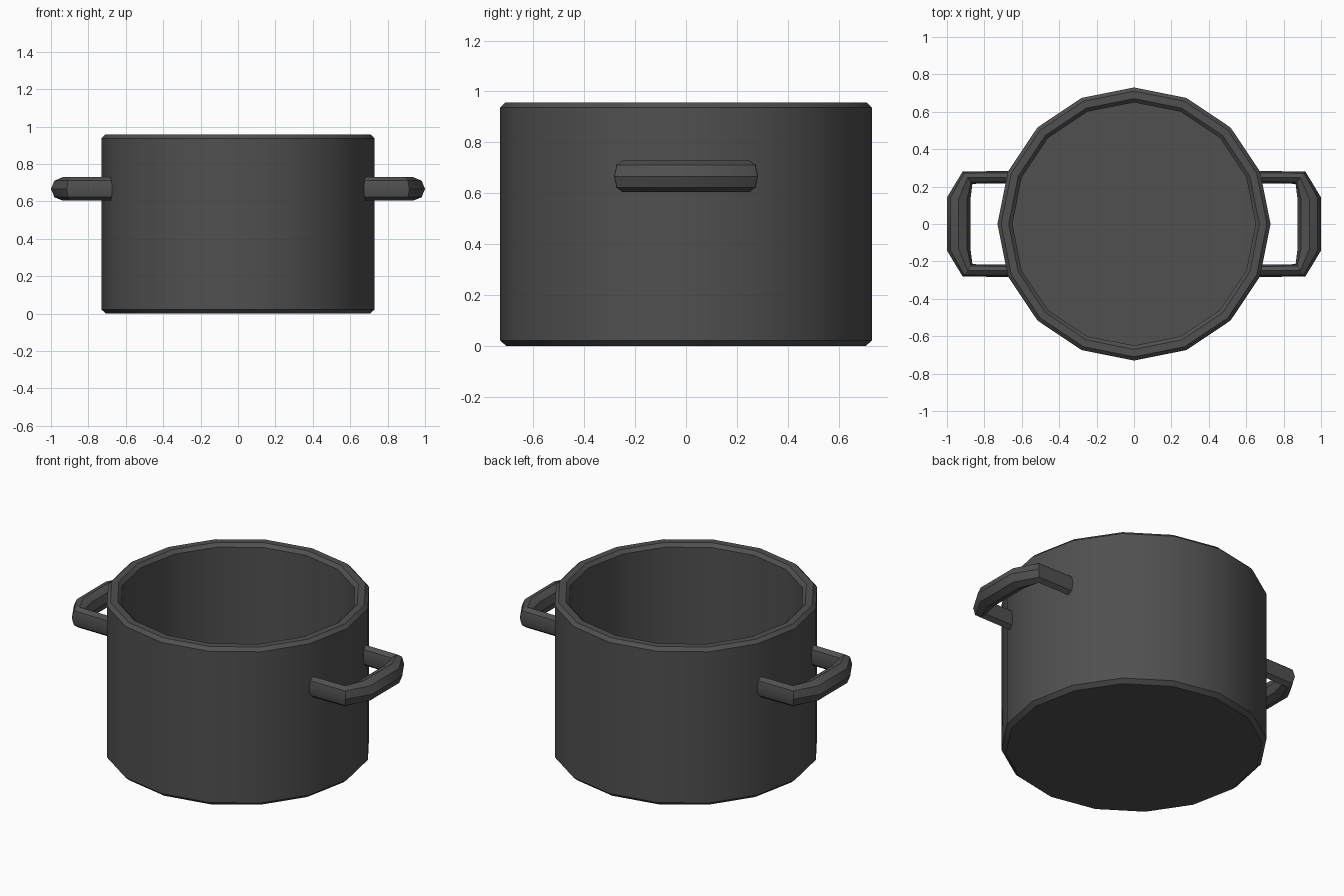
import bpy
import math

if "Cube" in bpy.data.objects:
    bpy.data.objects.remove(bpy.data.objects["Cube"])

dark = bpy.data.materials.new("dark_grey")
dark.diffuse_color = (0.08, 0.08, 0.08, 1)
dark.use_nodes = True
dark.node_tree.nodes["Principled BSDF"].inputs["Base Color"].default_value = dark.diffuse_color


def make_object(name, verts, faces):
    mesh = bpy.data.meshes.new(name)
    mesh.from_pydata(verts, [], faces)
    mesh.materials.append(dark)
    obj = bpy.data.objects.new(name, mesh)
    bpy.context.collection.objects.link(obj)
    bpy.ops.object.select_all(action='DESELECT')
    obj.select_set(True)
    bpy.context.view_layer.objects.active = obj
    bpy.ops.object.shade_smooth_by_angle(angle=math.radians(30))
    return obj


def bridge_rings(rings):
    """Join equal-sized rings of points into a tube with capped ends."""
    n = len(rings[0])
    verts = [p for ring in rings for p in ring]
    faces = []
    for r in range(len(rings) - 1):
        for i in range(n):
            j = (i + 1) % n
            faces.append((r * n + i, r * n + j, (r + 1) * n + j, (r + 1) * n + i))
    faces.append(tuple(reversed(range(n))))
    faces.append(tuple(range(len(verts) - n, len(verts))))
    return verts, faces


def oval(center, side, height, count):
    """Ring of points spanned by a horizontal half-width vector and z."""
    angles = [2 * math.pi * i / count for i in range(count)]
    return [(center[0] + side[0] * math.cos(a),
             center[1] + side[1] * math.cos(a),
             center[2] + height * math.sin(a)) for a in angles]


# Pot body: 16-sided wall with chamfered foot and rim, hollow inside
SIDES = 16
profile = [(0.705, 0), (0.73, 0.022), (0.73, 0.937), (0.71, 0.957),
           (0.67, 0.957), (0.65, 0.937), (0.65, 0.05)]
rings = [[(r * math.cos(2 * math.pi * i / SIDES),
           r * math.sin(2 * math.pi * i / SIDES), z) for i in range(SIDES)]
         for r, z in profile]
make_object("pot_body", *bridge_rings(rings))

# Side handles: octagonal bar swept from wall to wall, mirrored across x
Z, R = 0.667, 0.0625
half = [((0.675, 0.25), (0.0, 0.033)),
        ((0.89, 0.248), (0.026, 0.033)),
        ((0.9375, 0.134), (R, 0.008))]
path = half + [((c[0], -c[1]), (s[0], -s[1])) for c, s in reversed(half)]
rings = [oval((*c, Z), s, R, 8) for c, s in path]
handle = make_object("side_handles", *bridge_rings(rings))

# Outward normals for the swept handle
bpy.ops.object.mode_set(mode='EDIT')
bpy.ops.mesh.select_all(action='SELECT')
bpy.ops.mesh.normals_make_consistent(inside=False)
bpy.ops.object.mode_set(mode='OBJECT')
handle.modifiers.new("mirror_x", 'MIRROR').use_mirror_merge = False
